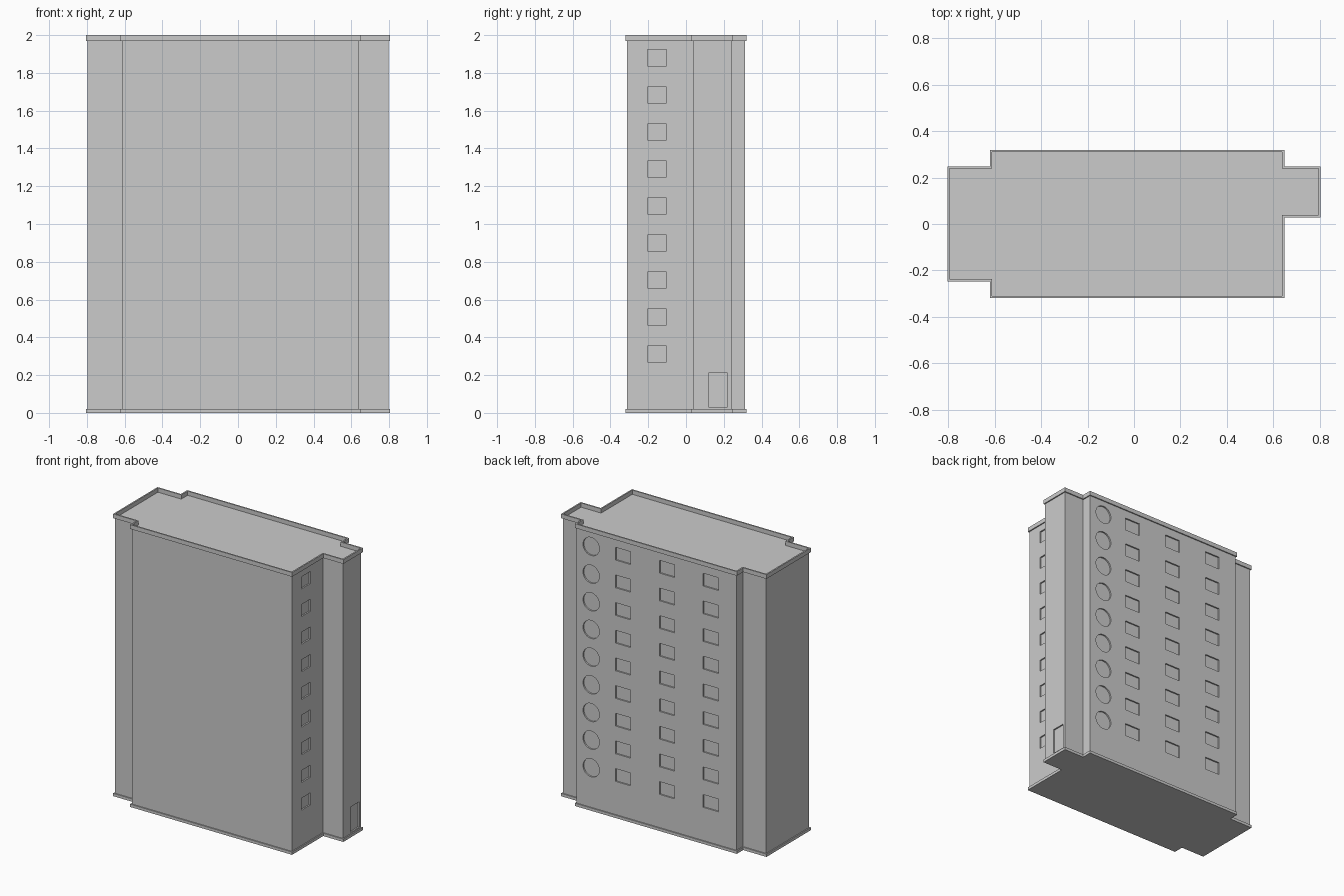
import bpy, bmesh, math
from mathutils import Matrix

if "Cube" in bpy.data.objects:
    bpy.data.objects.remove(bpy.data.objects["Cube"])

# Outer footprint of the trim bands, counter-clockwise
OUTLINE = [(-0.805, -0.248), (-0.622, -0.248), (-0.622, -0.32), (0.648, -0.32),
           (0.648, 0.029), (0.805, 0.029), (0.805, 0.249), (0.648, 0.249),
           (0.648, 0.32), (-0.622, 0.32), (-0.622, 0.249), (-0.805, 0.249)]
WALL_INSET = 0.008
DEPTH = 0.01          # recess depth of windows and door
ROWS, STEP = 9, 0.196


def inset(points, d):
    """Move a right-angled outline inward by d."""
    out = []
    n = len(points)
    for i, (x, y) in enumerate(points):
        for a, b in ((points[i - 1], points[i]), (points[i], points[(i + 1) % n])):
            dx, dy = b[0] - a[0], b[1] - a[1]
            length = math.hypot(dx, dy)
            x, y = x - dy / length * d, y + dx / length * d
        out.append((x, y))
    return out


def finish(bm, name):
    bmesh.ops.recalc_face_normals(bm, faces=bm.faces)
    mesh = bpy.data.meshes.new(name)
    bm.to_mesh(mesh)
    bm.free()
    obj = bpy.data.objects.new(name, mesh)
    bpy.context.collection.objects.link(obj)
    return obj


def prism(name, outer, z0, z1, inner=None):
    """Solid extrusion of an outline, or a hollow ring if inner is given."""
    bm = bmesh.new()
    loops = [[bm.verts.new((x, y, z)) for x, y in pts]
             for pts, z in ((outer, z0), (outer, z1))]
    if inner:
        loops += [[bm.verts.new((x, y, z)) for x, y in inner] for z in (z1, z0)]
        pairs = list(zip(loops, loops[1:] + loops[:1]))
    else:
        pairs = [(loops[0], loops[1])]
        bm.faces.new(loops[0])
        bm.faces.new(loops[1])
    n = len(outer)
    for a, b in pairs:
        for i in range(n):
            j = (i + 1) % n
            bm.faces.new((a[i], a[j], b[j], b[i]))
    return finish(bm, name)


def add_box(bm, centre, size):
    bmesh.ops.create_cube(bm, size=1, matrix=Matrix.Translation(centre)
                          @ Matrix.Diagonal((*size, 1)))


# Main walls and roof, base band, parapet
walls = prism("walls", inset(OUTLINE, WALL_INSET), 0.02, 1.97)
prism("base_band", OUTLINE, 0.0, 0.02)
prism("parapet", OUTLINE, 1.97, 2.0, inset(OUTLINE, 0.01))

# Cutter for all recesses
bm = bmesh.new()
back, side, porch = 0.32 - WALL_INSET, 0.648 - WALL_INSET, 0.805 - WALL_INSET
for row in range(ROWS):
    z = 1.868 - row * STEP
    # rectangular back windows
    for x in (0.275, -0.07, -0.413):
        add_box(bm, (x, back, z), (0.12, 2 * DEPTH, 0.09))
    # round back window
    bmesh.ops.create_cone(bm, cap_ends=True, segments=32, radius1=0.064, radius2=0.064,
                          depth=2 * DEPTH, matrix=Matrix.Translation((0.525, back, z))
                          @ Matrix.Rotation(math.pi / 2, 4, 'X'))
    # side window
    add_box(bm, (side, -0.153, z + 0.012), (2 * DEPTH, 0.1, 0.085))
# door in the side annex
add_box(bm, (porch, 0.17, 0.12), (2 * DEPTH, 0.1, 0.18))
cutter = finish(bm, "recess_cutter")
cutter.hide_render = True

# Cut the recesses into the walls
mod = walls.modifiers.new("recesses", 'BOOLEAN')
mod.operation = 'DIFFERENCE'
mod.solver = 'EXACT'
mod.object = cutter
bpy.context.view_layer.objects.active = walls
walls.select_set(True)
bpy.ops.object.modifier_apply(modifier=mod.name)
bpy.data.objects.remove(cutter)
